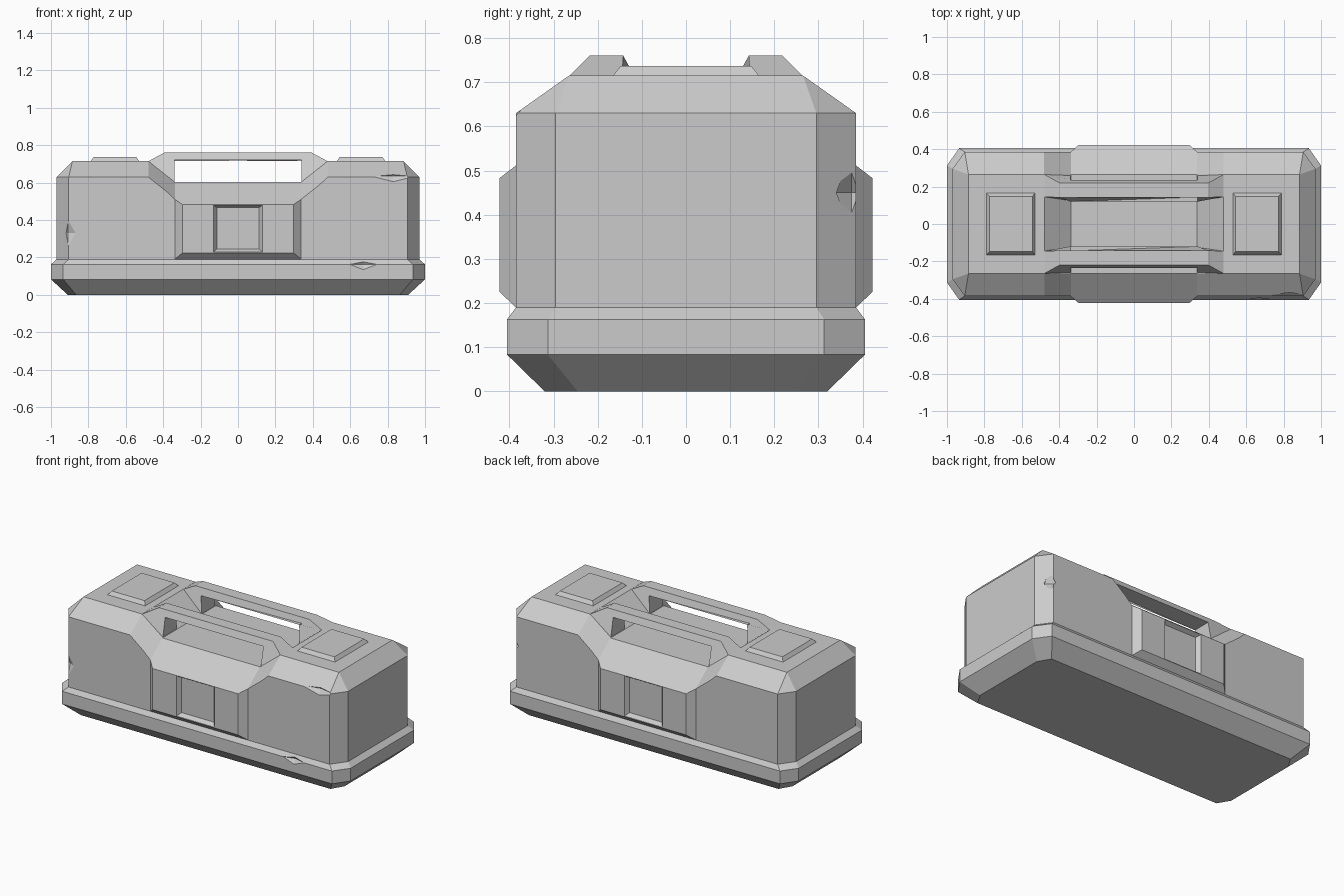
import bpy, bmesh

if "Cube" in bpy.data.objects:
    bpy.data.objects.remove(bpy.data.objects["Cube"])


def make(name, bm, helper=False):
    bmesh.ops.remove_doubles(bm, verts=bm.verts, dist=0.0005)
    bmesh.ops.recalc_face_normals(bm, faces=bm.faces)
    me = bpy.data.meshes.new(name)
    bm.to_mesh(me)
    bm.free()
    ob = bpy.data.objects.new(name, me)
    bpy.context.collection.objects.link(ob)
    if helper:
        ob.hide_render = True
        ob.hide_set(True)
    return ob


def loft(name, rings, helper=False):
    """Skin equal-length rings of points and cap both ends."""
    bm = bmesh.new()
    rows = [[bm.verts.new(p) for p in r] for r in rings]
    n = len(rows[0])
    for a, b in zip(rows, rows[1:]):
        for i in range(n):
            j = (i + 1) % n
            bm.faces.new((a[i], a[j], b[j], b[i]))
    bm.faces.new(rows[0][::-1])
    bm.faces.new(rows[-1])
    return make(name, bm, helper)


def octagon(hx, hy, cx, cy, z):
    """Rectangle with cut corners."""
    a, b = hx - cx, hy - cy
    return [(hx, -b, z), (hx, b, z), (a, hy, z), (-a, hy, z),
            (-hx, b, z), (-hx, -b, z), (-a, -hy, z), (a, -hy, z)]


def upright(hx, z0, z1, y):
    """Rectangle standing in the xz plane."""
    return [(-hx, y, z0), (hx, y, z0), (hx, y, z1), (-hx, y, z1)]


def flat(cx, hx, hy, z):
    return [(cx - hx, -hy, z), (cx + hx, -hy, z), (cx + hx, hy, z), (cx - hx, hy, z)]


def cut(ob, cutter):
    m = ob.modifiers.new("cut", 'BOOLEAN')
    m.operation = 'DIFFERENCE'
    m.solver = 'EXACT'
    m.object = cutter


def chip(ob, loc, size):
    """Knock a small faceted chip out of an edge."""
    bm = bmesh.new()
    for axis in range(3):
        for s in (-1, 1):
            p = list(loc)
            p[axis] += s * size[axis]
            bm.verts.new(p)
    bmesh.ops.convex_hull(bm, input=bm.verts)
    cut(ob, make("chip_cutter", bm, True))


# Base tray
base = loft("base_tray", [
    octagon(0.91, 0.32, 0.045, 0.075, 0.0),
    octagon(1.0, 0.405, 0.065, 0.092, 0.083),
    octagon(1.0, 0.405, 0.065, 0.092, 0.163),
    octagon(0.97, 0.385, 0.065, 0.09, 0.19)])

# Main body with sloped shoulders
body = loft("body", [
    octagon(0.97, 0.385, 0.065, 0.09, 0.18),
    octagon(0.97, 0.385, 0.065, 0.09, 0.63),
    octagon(0.885, 0.265, 0.0, 0.0, 0.715)])


# Lowered middle section, cut across the body
def saddle(x, z_out, z_in):
    return [(x, -0.625, z_out), (x, -0.265, z_in), (x, 0.265, z_in),
            (x, 0.625, z_out), (x, 0.625, 1.0), (x, -0.625, 1.0)]


saddle_cutter = loft("saddle_cutter", [
    saddle(-0.481, 0.461, 0.716), saddle(-0.338, 0.328, 0.603),
    saddle(0.338, 0.328, 0.603), saddle(0.481, 0.461, 0.716)], True)
cut(body, saddle_cutter)

for s, side in ((-1, "front"), (1, "back")):
    # Latch housing with square recess
    panel = loft(side + "_housing", [
        upright(0.338, 0.18, 0.75, s * 0.36),
        upright(0.338, 0.19, 0.75, s * 0.385),
        upright(0.297, 0.225, 0.75, s * 0.422)])
    recess = loft(side + "_recess_cutter", [
        upright(0.1325, 0.228, 0.482, s * 0.424),
        upright(0.113, 0.246, 0.466, s * 0.397)], True)
    cut(panel, saddle_cutter)
    cut(panel, recess)

    # Grip rail with solid legs: x, z, inner y, outer y
    half = [(0.34, 0.72, 0.12, 0.235), (0.34, 0.6, 0.125, 0.26),
            (0.48, 0.714, 0.145, 0.265), (0.395, 0.76, 0.142, 0.218)]
    prof = half + [(-x, z, a, b) for x, z, a, b in half[::-1]]
    loft(side + "_grip_rail", [
        [(x, s * a, z) for x, z, a, b in prof],
        [(x, s * b, z) for x, z, a, b in prof]])

# Raised pads on the lid
for s, side in ((-1, "left"), (1, "right")):
    loft(side + "_lid_pad", [
        flat(s * 0.658, 0.13, 0.165, 0.705),
        flat(s * 0.658, 0.13, 0.165, 0.715),
        flat(s * 0.658, 0.114, 0.148, 0.737)])

# Wear chips on the edges
chip(body, (-0.91, -0.39, 0.33), (0.05, 0.03, 0.085))
chip(body, (0.93, 0.375, 0.45), (0.05, 0.04, 0.07))
chip(body, (0.83, -0.385, 0.635), (0.12, 0.025, 0.03))
chip(base, (0.67, -0.41, 0.163), (0.09, 0.025, 0.035))
